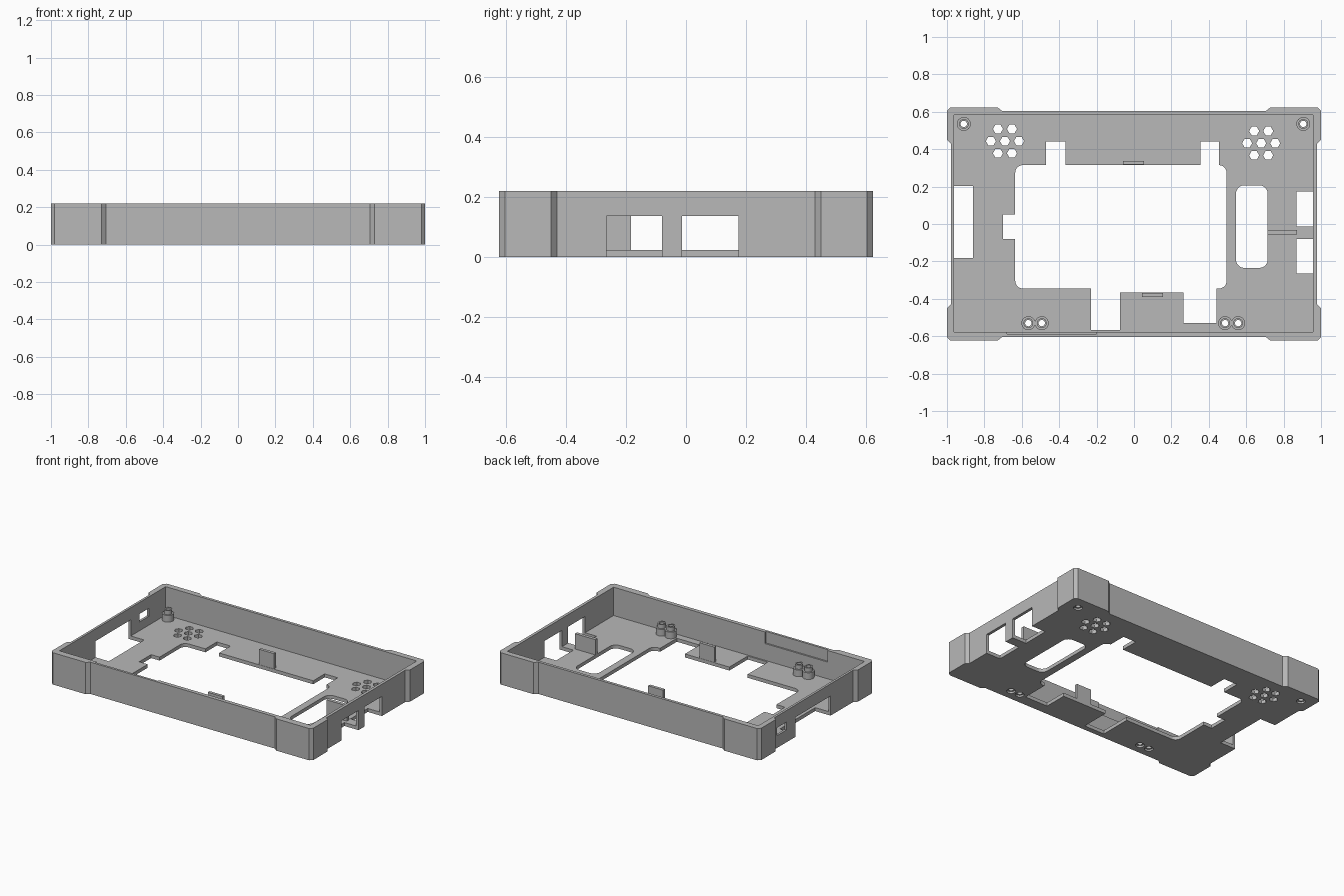
import bpy, bmesh, math

cube = bpy.data.objects.get("Cube")
if cube:
    bpy.data.objects.remove(cube)

grey = bpy.data.materials.new("plain_grey")
grey.use_nodes = True
COLOUR = (0.48, 0.48, 0.48, 1)
grey.diffuse_color = COLOUR
grey.node_tree.nodes["Principled BSDF"].inputs["Base Color"].default_value = COLOUR

FLOOR, TOP = 0.024, 0.22


def finish(name, bm):
    bmesh.ops.recalc_face_normals(bm, faces=bm.faces)
    mesh = bpy.data.meshes.new(name)
    bm.to_mesh(mesh)
    bm.free()
    mesh.materials.append(grey)
    ob = bpy.data.objects.new(name, mesh)
    bpy.context.collection.objects.link(ob)
    return ob


def prism(name, pts, z0, z1):
    """Extrude a plan outline from z0 to z1."""
    bm = bmesh.new()
    face = bm.faces.new([bm.verts.new((x, y, z0)) for x, y in pts])
    new = bmesh.ops.extrude_face_region(bm, geom=[face])["geom"]
    verts = [v for v in new if isinstance(v, bmesh.types.BMVert)]
    bmesh.ops.translate(bm, verts=verts, vec=(0, 0, z1 - z0))
    return finish(name, bm)


def rect(x0, x1, y0, y1):
    return [(x0, y0), (x1, y0), (x1, y1), (x0, y1)]


def round_rect(x0, x1, y0, y1, r, steps=5):
    pts = []
    corners = [(x1 - r, y1 - r), (x0 + r, y1 - r), (x0 + r, y0 + r), (x1 - r, y0 + r)]
    for i, (cx, cy) in enumerate(corners):
        for s in range(steps + 1):
            a = (i + s / steps) * math.pi / 2
            pts.append((cx + r * math.cos(a), cy + r * math.sin(a)))
    return pts


def ring(cx, cy, r, n):
    return [(cx + r * math.cos(math.tau * i / n), cy + r * math.sin(math.tau * i / n))
            for i in range(n)]


def cut(target, pts, z0=-0.1, z1=0.1):
    """Subtract an extruded outline and drop the cutter."""
    cutter = prism("cutter", pts, z0, z1)
    cutter.hide_render = True
    mod = target.modifiers.new("cut", "BOOLEAN")
    mod.operation, mod.solver, mod.object = "DIFFERENCE", "EXACT", cutter
    bpy.ops.object.select_all(action="DESELECT")
    bpy.context.view_layer.objects.active = target
    target.select_set(True)
    bpy.ops.object.modifier_apply(modifier=mod.name)
    bpy.data.objects.remove(cutter)


# Outer outline with thickened, chamfered corners, mirrored to four quadrants
quarter = [(0.978, 0.43), (1, 0.45), (1, 0.605), (0.98, 0.624), (0.73, 0.624), (0.705, 0.604)]
outline = []
for sx, sy in ((1, 1), (-1, 1), (-1, -1), (1, -1)):
    part = [(x * sx, y * sy) for x, y in quarter]
    outline += part if sx * sy > 0 else part[::-1]
tray = prism("tray", outline, 0, TOP)
cut(tray, rect(-0.962, 0.958, -0.577, 0.584), FLOOR, 0.4)

# Main floor opening and its notches
cut(tray, round_rect(-0.635, 0.495, -0.345, 0.315, 0.04))
for box in ((-0.47, -0.365, 0.2, 0.44), (0.355, 0.455, 0.2, 0.44),
            (-0.70, -0.5, -0.08, 0.05), (-0.23, -0.075, -0.567, -0.2),
            (-0.1, 0.3, -0.367, -0.2), (0.265, 0.44, -0.528, -0.2)):
    cut(tray, rect(*box))
cut(tray, round_rect(0.545, 0.715, -0.235, 0.207, 0.045))

# Port openings through the side walls and floor edge
for box in ((-1.1, -0.86, -0.183, 0.203), (0.87, 1.1, -0.265, -0.08),
            (0.87, 1.1, -0.013, 0.175)):
    cut(tray, rect(*box), -0.1, 0.136)
cut(tray, rect(-1.1, -0.9, 0.3, 0.4), 0.085, 0.14)

# Shallow recess inside the front wall
cut(tray, rect(-0.68, -0.2, -0.588, -0.5), 0.14, 0.4)

# Hexagonal vent clusters
for cx, cy in ((-0.69, 0.443), (0.68, 0.432)):
    cut(tray, ring(cx, cy, 0.027, 6))
    for x, y in ring(cx, cy, 0.075, 6):
        cut(tray, ring(x, y, 0.027, 6))


# Hollow stepped screw posts
def post(name, cx, cy, n=24):
    profile = [(0.017, 0.02), (0.037, 0.02), (0.037, 0.07),
               (0.026, 0.07), (0.026, 0.098), (0.017, 0.098)]
    bm = bmesh.new()
    loops = [[bm.verts.new((x, y, z)) for x, y in ring(cx, cy, r, n)] for r, z in profile]
    for a, b in zip(loops, loops[1:] + loops[:1]):
        for i in range(n):
            j = (i + 1) % n
            bm.faces.new((a[i], a[j], b[j], b[i]))
    ob = finish(name, bm)
    bpy.ops.object.select_all(action="DESELECT")
    bpy.context.view_layer.objects.active = ob
    ob.select_set(True)
    bpy.ops.object.shade_smooth_by_angle()


posts = {"back_right_post": (-0.91, 0.535), "back_left_post": (0.905, 0.535),
         "front_right_post_outer": (-0.565, -0.53), "front_right_post_inner": (-0.493, -0.53),
         "front_left_post_inner": (0.487, -0.53), "front_left_post_outer": (0.557, -0.53)}
for name, (x, y) in posts.items():
    cut(tray, ring(x, y, 0.017, 24))
    cut(tray, ring(x, y, 0.028, 24), -0.1, 0.012)
    post(name, x, y)

# Upright locating tabs and the divider between the ports
prism("back_tab", rect(-0.06, 0.053, 0.317, 0.338), 0.005, 0.13)
prism("front_tab", rect(0.042, 0.155, -0.39, -0.369), 0.005, 0.13)
prism("port_divider", rect(0.715, 0.872, -0.055, -0.032), 0.005, 0.13)
